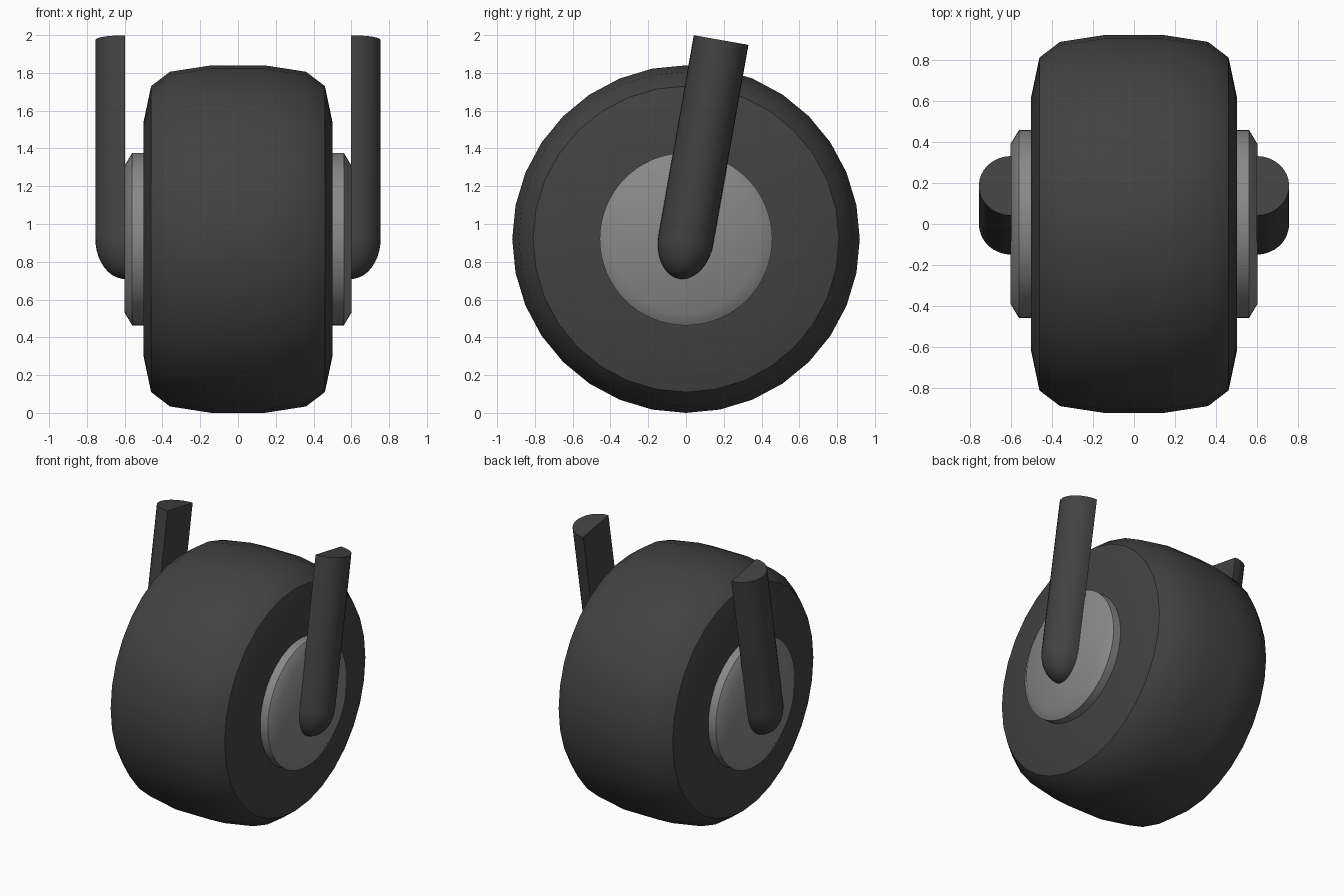
import bpy, bmesh, math
from mathutils import Matrix

if "Cube" in bpy.data.objects:
    bpy.data.objects.remove(bpy.data.objects["Cube"])

CENTRE_Z = 0.92


def material(name, v):
    m = bpy.data.materials.new(name)
    m.diffuse_color = (v, v, v, 1)
    m.use_nodes = True
    m.node_tree.nodes["Principled BSDF"].inputs["Base Color"].default_value = m.diffuse_color
    return m


DARK = material("dark rubber", 0.055)
GREY = material("hub grey", 0.25)


def finish(bm, name, mat, angle):
    bmesh.ops.recalc_face_normals(bm, faces=bm.faces)
    me = bpy.data.meshes.new(name)
    bm.to_mesh(me)
    bm.free()
    me.materials.append(mat)
    ob = bpy.data.objects.new(name, me)
    bpy.context.collection.objects.link(ob)
    bpy.ops.object.select_all(action='DESELECT')
    ob.select_set(True)
    bpy.context.view_layer.objects.active = ob
    bpy.ops.object.shade_smooth_by_angle(angle=math.radians(angle))
    return ob


def loft(bm, rings):
    """Bridge closed rings of points and cap both ends."""
    vs = [[bm.verts.new(p) for p in r] for r in rings]
    n = len(vs[0])
    for a, b in zip(vs, vs[1:]):
        for i in range(n):
            j = (i + 1) % n
            bm.faces.new((a[i], a[j], b[j], b[i]))
    bm.faces.new(vs[0][::-1])
    bm.faces.new(vs[-1])


def lathe(name, profile, n, mat, angle):
    """Spin (x, radius) points around the axle."""
    bm = bmesh.new()
    loft(bm, [[(x, r * math.sin(2 * math.pi * i / n),
                CENTRE_Z + r * math.cos(2 * math.pi * i / n)) for i in range(n)]
              for x, r in profile])
    return finish(bm, name, mat, angle)


# Tyre
half = [(0.14, 0.92), (0.36, 0.886), (0.46, 0.81), (0.50, 0.62)]
lathe("tyre", [(-x, r) for x, r in reversed(half)] + half, 32, DARK, 30)

for side, label in ((-1, "left"), (1, "right")):
    # Hub cap with bevelled rim
    lathe(label + "_hub", [(side * x, r) for x, r in
                           ((0.49, 0.457), (0.56, 0.457), (0.60, 0.39))], 64, GREY, 38)

    # Fork leg: half-round bar with a rounded lower end, leaning back
    bm = bmesh.new()
    segs, steps = 16, 10
    stations = [(1.07, 1.0)]
    for k in range(steps):
        a = math.pi / 2 * k / steps
        stations.append((-0.213 * math.sin(a), math.cos(a)))
    stations.append((-0.213, 0.01))
    loft(bm, [[(side * (0.597 + 0.158 * s * math.sin(math.pi * i / segs)),
                0.147 * s * math.cos(math.pi * i / segs), h)
               for i in range(segs + 1)] for h, s in stations])
    bm.transform(Matrix.Translation((0, 0, CENTRE_Z)) @
                 Matrix.Rotation(math.radians(-10), 4, 'X'))
    finish(bm, label + "_fork_leg", DARK, 30)
